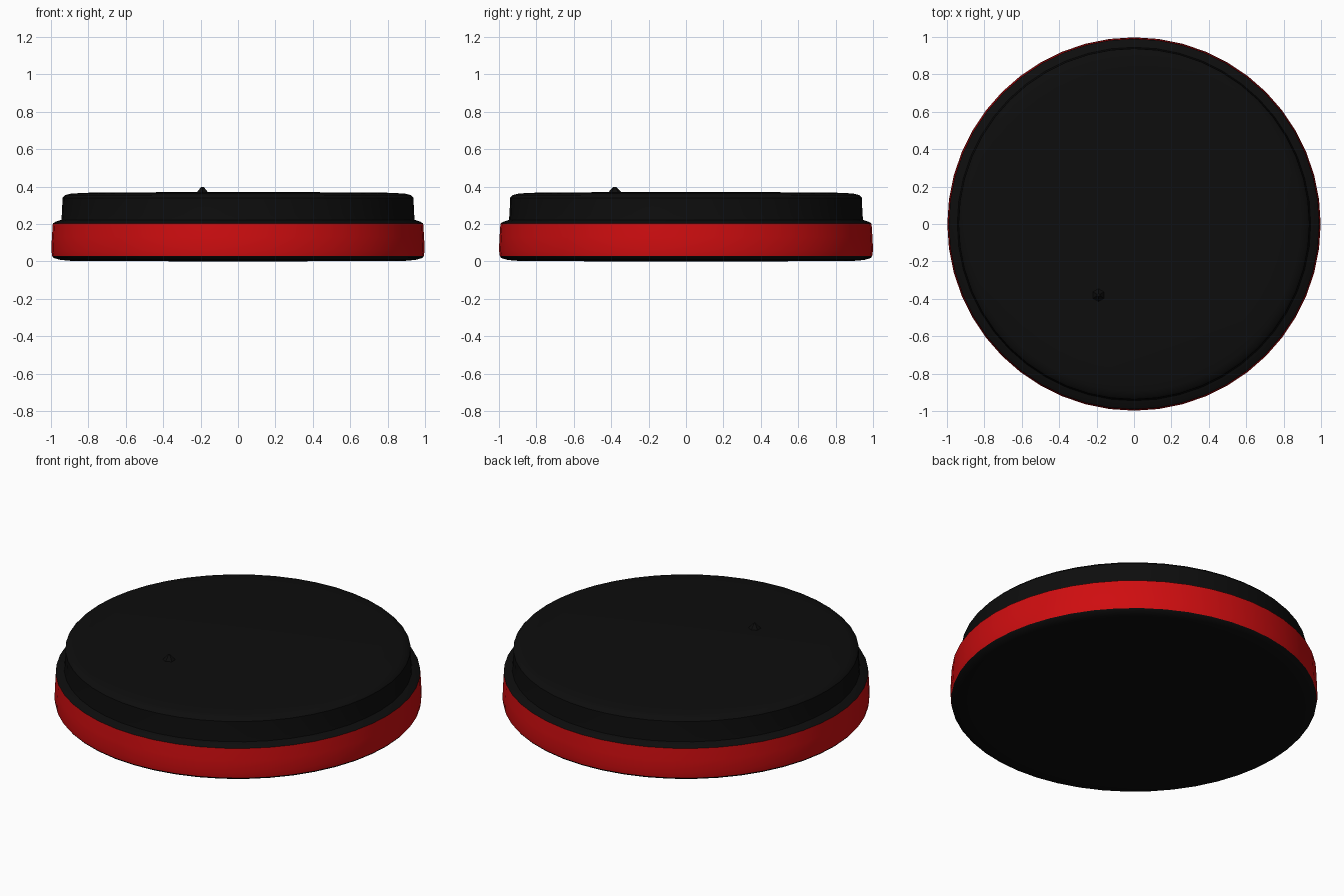
import bpy
import bmesh
import math
from mathutils import Matrix

SIDES = 48

cube = bpy.data.objects.get("Cube")
if cube:
    bpy.data.objects.remove(cube, do_unlink=True)


def make_material(name, colour):
    mat = bpy.data.materials.new(name)
    mat.use_nodes = True
    mat.diffuse_color = colour
    bsdf = mat.node_tree.nodes["Principled BSDF"]
    bsdf.inputs["Base Color"].default_value = colour
    bsdf.inputs["Roughness"].default_value = 0.7
    return mat


black = make_material("rubber black", (0.004, 0.004, 0.004, 1))
red = make_material("band red", (0.62, 0.004, 0.005, 1))


def finish(name, bm, mat):
    mesh = bpy.data.meshes.new(name)
    bm.to_mesh(mesh)
    bm.free()
    mesh.materials.append(mat)
    obj = bpy.data.objects.new(name, mesh)
    bpy.context.collection.objects.link(obj)
    bpy.ops.object.select_all(action='DESELECT')
    obj.select_set(True)
    bpy.context.view_layer.objects.active = obj
    bpy.ops.object.shade_smooth_by_angle(angle=math.radians(40))
    return obj


def lathe(name, profile, mat):
    """Spin (radius, height) points, listed bottom to top, around z."""
    bm = bmesh.new()
    rings = []
    for r, z in profile:
        if r == 0:
            rings.append([bm.verts.new((0, 0, z))] * SIDES)
        else:
            angles = [math.tau * i / SIDES for i in range(SIDES)]
            rings.append([bm.verts.new((r * math.cos(a), r * math.sin(a), z)) for a in angles])
    for low, high in zip(rings, rings[1:]):
        for i in range(SIDES):
            j = (i + 1) % SIDES
            # dict keys drop the doubled centre vertex
            bm.faces.new(list(dict.fromkeys((low[i], low[j], high[j], high[i]))))
    return finish(name, bm, mat)


# Black underside with a rounded rim
lathe("base_underside", [(0, 0), (0.88, 0.002), (0.95, 0.008), (0.985, 0.018), (0.993, 0.028)], black)

# Red band around the wide lower disc
lathe("side_band", [(0.993, 0.028), (0.998, 0.06), (0.995, 0.13), (0.99, 0.203)], red)

# Black ledge, narrower upper wall and flat top
lathe("upper_disc", [(0.99, 0.203), (0.975, 0.212), (0.945, 0.222), (0.942, 0.25),
                     (0.938, 0.34), (0.925, 0.354), (0.89, 0.363), (0.78, 0.368), (0, 0.372)], black)

# Small raised nub on the top
bm = bmesh.new()
bmesh.ops.create_cone(bm, cap_ends=True, segments=6, radius1=0.045, radius2=0.008, depth=0.04,
                      matrix=Matrix.Translation((-0.19, -0.38, 0.378)))
finish("top_nub", bm, black)
